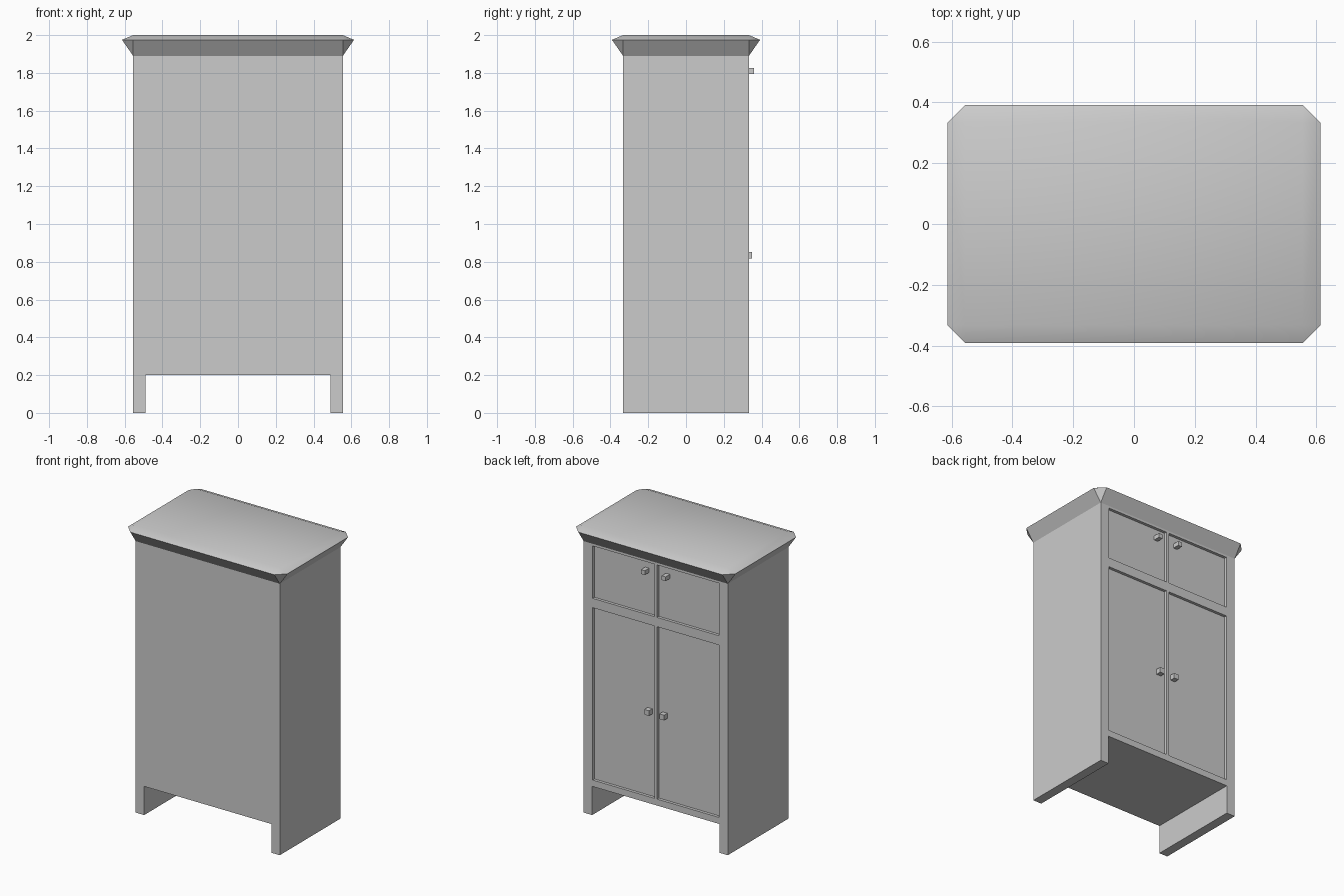
import bpy, bmesh, math
from mathutils import Matrix, Vector

if "Cube" in bpy.data.objects:
    bpy.data.objects.remove(bpy.data.objects["Cube"])

W, D = 0.555, 0.333          # half width and half depth of the carcass
LEG, FLOOR, TOP = 0.065, 0.2, 1.89
RECESS = 0.02                # how far doors sit behind the frame
OPENINGS = {"door": (0.245, 1.445), "drawer": (1.51, 1.875)}
X_IN, X_OUT = 0.01, 0.487    # inner and outer edge of each opening


def finish(name, bm):
    bmesh.ops.recalc_face_normals(bm, faces=bm.faces)
    mesh = bpy.data.meshes.new(name)
    bm.to_mesh(mesh)
    bm.free()
    obj = bpy.data.objects.new(name, mesh)
    bpy.context.collection.objects.link(obj)
    return obj


def add_box(bm, x0, x1, y0, y1, z0, z1):
    mid = Vector((x0 + x1, y0 + y1, z0 + z1)) / 2
    size = (x1 - x0, y1 - y0, z1 - z0)
    bmesh.ops.create_cube(bm, size=1, matrix=Matrix.Translation(mid) @ Matrix.Diagonal((*size, 1)))


def box(name, *dims):
    bm = bmesh.new()
    add_box(bm, *dims)
    return finish(name, bm)


def span(side, a, b):
    return sorted((side * a, side * b))


# Carcass: arch-shaped profile extruded front to back
bm = bmesh.new()
profile = [(-W, 0), (-W + LEG, 0), (-W + LEG, FLOOR), (W - LEG, FLOOR),
           (W - LEG, 0), (W, 0), (W, TOP), (-W, TOP)]
face = bm.faces.new([bm.verts.new((x, -D, z)) for x, z in profile])
ext = bmesh.ops.extrude_face_region(bm, geom=[face])
bmesh.ops.translate(bm, vec=(0, 2 * D, 0),
                    verts=[v for v in ext["geom"] if isinstance(v, bmesh.types.BMVert)])
carcass = finish("carcass", bm)

# Openings cut into the door side
bm = bmesh.new()
for z0, z1 in OPENINGS.values():
    for side in (-1, 1):
        add_box(bm, *span(side, X_IN, X_OUT), D - 0.05, D + 0.1, z0, z1)
cutter = finish("opening_cutter", bm)
cutter.hide_render = True
cutter.hide_set(True)
mod = carcass.modifiers.new("openings", 'BOOLEAN')
mod.operation, mod.solver, mod.object = 'DIFFERENCE', 'EXACT', cutter

# Doors, drawer fronts and their knobs: knob distance, height, size, reach
KNOBS = {"door": (0.058, 0.835, 0.036, 0.35), "drawer": (0.08, 1.81, 0.03, 0.36)}
for part, (z0, z1) in OPENINGS.items():
    kx, kz, ks, reach = KNOBS[part]
    for side, label in ((-1, "left"), (1, "right")):
        box(f"{part}_{label}", *span(side, X_IN, X_OUT), D - 0.05, D - RECESS, z0, z1)
        box(f"{part}_knob_{label}", *span(side, kx - ks / 2, kx + ks / 2),
            D - RECESS, reach, kz - ks / 2, kz + ks / 2)

# Cornice: flares from the carcass to a clipped-corner rim, then into the flat top
bm = bmesh.new()
for z, grow in ((TOP, 0), (1.975, 0.059), (2.0, 0)):
    for sx in (-1, 1):
        for sy in (-1, 1):
            bm.verts.new((sx * (W + grow), sy * D, z))
            if grow:
                bm.verts.new((sx * W, sy * (D + grow), z))
bmesh.ops.convex_hull(bm, input=bm.verts)
bmesh.ops.dissolve_limit(bm, angle_limit=math.radians(1), verts=bm.verts, edges=bm.edges)
cornice = finish("cornice", bm)
bpy.context.view_layer.objects.active = cornice
cornice.select_set(True)
bpy.ops.object.shade_smooth_by_angle(angle=math.radians(35))
